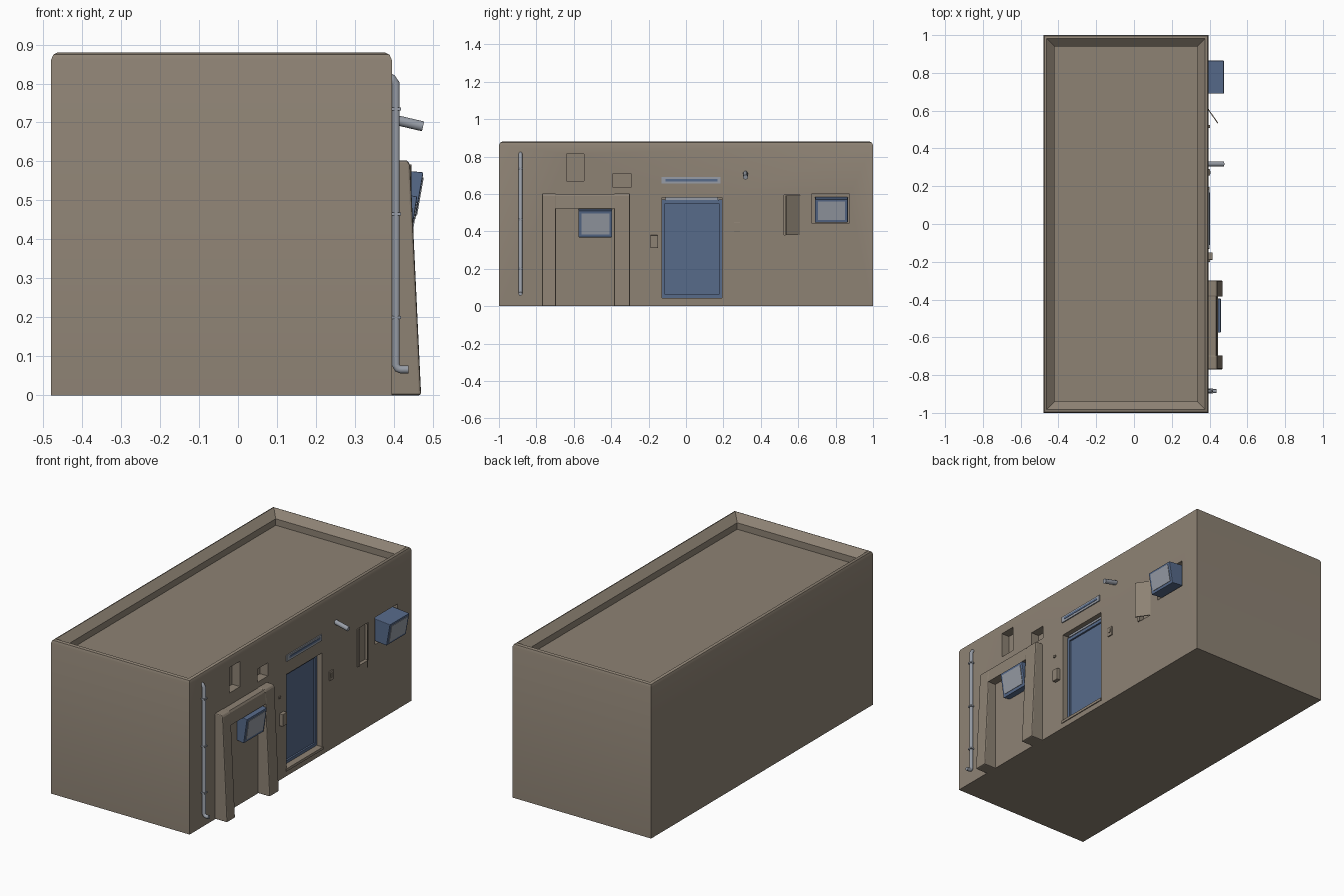
import bpy, bmesh, math
from mathutils import Vector

if "Cube" in bpy.data.objects:
    bpy.data.objects.remove(bpy.data.objects["Cube"])

def material(name, rgb):
    m = bpy.data.materials.new(name)
    m.use_nodes = True
    m.diffuse_color = (*rgb, 1)
    m.node_tree.nodes["Principled BSDF"].inputs["Base Color"].default_value = (*rgb, 1)
    return m

TAN = material("sandy plaster", (0.27, 0.225, 0.175))
BLUE = material("blue metal", (0.095, 0.145, 0.255))
GREY = material("light grey metal", (0.31, 0.335, 0.38))

WALL = 0.395   # outer plane of the fitted wall
BACK = -0.48

def finish(name, bm, mat):
    bmesh.ops.recalc_face_normals(bm, faces=bm.faces)
    mesh = bpy.data.meshes.new(name)
    bm.to_mesh(mesh)
    bm.free()
    mesh.materials.append(mat)
    ob = bpy.data.objects.new(name, mesh)
    bpy.context.collection.objects.link(ob)
    return ob

def loft(name, rings, mat):
    """Skin a stack of equal-length point rings and cap both ends."""
    bm = bmesh.new()
    rows = [[bm.verts.new(p) for p in ring] for ring in rings]
    n = len(rows[0])
    for a, b in zip(rows, rows[1:]):
        for i in range(n):
            j = (i + 1) % n
            bm.faces.new((a[i], a[j], b[j], b[i]))
    bm.faces.new(rows[0])
    bm.faces.new(rows[-1])
    return finish(name, bm, mat)

def box(name, x, y, z, mat, bevel=0):
    """Box from (low, high) ranges on each axis."""
    ob = loft(name, [[(x[0], y[0], h), (x[1], y[0], h), (x[1], y[1], h), (x[0], y[1], h)]
                     for h in z], mat)
    if bevel:
        mod = ob.modifiers.new("soft edges", "BEVEL")
        mod.width, mod.segments = bevel, 2
    return ob

def side_profile(name, points, y, mat, bevel=0):
    """Extrude an (x, z) outline along y."""
    ob = loft(name, [[(px, h, pz) for px, pz in points] for h in y], mat)
    if bevel:
        mod = ob.modifiers.new("soft edges", "BEVEL")
        mod.width, mod.segments = bevel, 2
    return ob

def smooth(ob):
    bpy.ops.object.select_all(action="DESELECT")
    ob.select_set(True)
    bpy.context.view_layer.objects.active = ob
    bpy.ops.object.shade_smooth_by_angle(angle=math.radians(40))

def tube(name, points, radius, mat):
    cu = bpy.data.curves.new(name, "CURVE")
    cu.dimensions = "3D"
    cu.bevel_depth, cu.bevel_resolution = radius, 3
    cu.use_fill_caps = True
    sp = cu.splines.new("POLY")
    sp.points.add(len(points) - 1)
    for p, co in zip(sp.points, points):
        p.co = (*co, 1)
    tmp = bpy.data.objects.new(name, cu)
    bpy.context.collection.objects.link(tmp)
    mesh = bpy.data.meshes.new_from_object(tmp.evaluated_get(bpy.context.evaluated_depsgraph_get()))
    bpy.data.objects.remove(tmp)
    mesh.materials.clear()
    mesh.materials.append(mat)
    ob = bpy.data.objects.new(name, mesh)
    bpy.context.collection.objects.link(ob)
    smooth(ob)
    return ob

# Building shell: rounded top edge, sloping parapet and sunken roof
def rect(inset, z):
    a, b, c = BACK + inset, WALL - inset, 1 - inset
    return [(a, -c, z), (b, -c, z), (b, c, z), (a, c, z)]

shell = loft("building_shell", [rect(i, z) for i, z in (
    (0, 0), (0, 0.86), (0.006, 0.874), (0.018, 0.88), (0.06, 0.842), (0.06, 0.805))], TAN)

# Recesses cut in the wall: two niches, doorway, cabinet, screen niche
recesses = [
    ((-0.64, -0.545), (0.67, 0.815), 0.05),
    ((-0.39, -0.295), (0.635, 0.71), 0.05),
    ((-0.128, 0.193), (0.035, 0.58), 0.05),
    ((0.525, 0.61), (0.38, 0.595), 0.02),
    ((0.67, 0.875), (0.445, 0.60), 0.04),
]
for y, z, depth in recesses:
    cutter = box("recess_cutter", (WALL - depth, WALL + 0.1), y, z, TAN)
    cutter.hide_render = True
    mod = shell.modifiers.new("recess", "BOOLEAN")
    mod.operation, mod.solver, mod.object = "DIFFERENCE", "EXACT", cutter
    graph = bpy.context.evaluated_depsgraph_get()
    cut_mesh = bpy.data.meshes.new_from_object(shell.evaluated_get(graph))
    shell.modifiers.clear()
    shell.data = cut_mesh
    bpy.data.objects.remove(cutter)
smooth(shell)

# Porch: two leaning posts and a lintel
post = [(WALL - 0.01, 0), (0.47, 0), (0.442, 0.59), (0.435, 0.603), (WALL - 0.01, 0.603)]
side_profile("porch_post_right", post, (-0.77, -0.695), TAN, 0.006)
side_profile("porch_post_left", post, (-0.385, -0.30), TAN, 0.006)
side_profile("porch_lintel", [(WALL - 0.01, 0.522), (0.444, 0.522), (0.44, 0.59),
                              (0.434, 0.601), (WALL - 0.01, 0.601)], (-0.70, -0.38), TAN)

# Door with raised border, threshold and top strip
box("door_panel", (0.34, 0.352), (-0.126, 0.191), (0.045, 0.57), BLUE)
for n, y in (("right", (-0.128, -0.112)), ("left", (0.177, 0.193))):
    box("door_border_" + n, (0.34, 0.362), y, (0.045, 0.57), BLUE)
box("door_border_bottom", (0.34, 0.362), (-0.112, 0.177), (0.045, 0.062), BLUE)
box("door_border_top", (0.34, 0.362), (-0.112, 0.177), (0.55, 0.568), BLUE)
box("door_head_strip", (0.34, 0.366), (-0.11, 0.17), (0.568, 0.58), GREY)
box("door_threshold", (0.34, 0.40), (-0.132, 0.197), (0.03, 0.045), TAN)

# Lamp strip above the door
box("lamp_housing", (0.39, 0.401), (-0.13, 0.185), (0.655, 0.69), GREY)
box("lamp_slot", (0.40, 0.403), (-0.11, 0.168), (0.668, 0.68), BLUE)

# Tilted display boxes with a grey screen plate
def display(name, y, top, bottom, back):
    (tx, tz), (bx, bz) = top, bottom
    side_profile(name + "_housing", [(back, bz + 0.01), (bx, bz), (tx, tz), (back, tz + 0.012)],
                 y, BLUE, 0.003)
    up = (Vector((tx, 0, tz)) - Vector((bx, 0, bz)))
    out = Vector((up.z, 0, -up.x)).normalized() * 0.003
    low, high = (Vector((bx, 0, bz)) + up * t for t in (0.12, 0.9))
    outline = [low - out, low + out, high + out, high - out]
    side_profile(name + "_screen", [(p.x, p.z) for p in outline],
                 (y[0] + 0.015, y[1] - 0.015), GREY)

display("wall_display", (0.69, 0.865), (0.476, 0.572), (0.454, 0.447), 0.35)
display("porch_display", (-0.575, -0.395), (0.46, 0.51), (0.438, 0.368), 0.385)

# Drainpipe with elbows and clips
PY = -0.885
tube("drainpipe", [(0.385, PY, 0.818), (0.396, PY, 0.813), (0.405, PY, 0.80), (0.405, PY, 0.078),
                   (0.41, PY, 0.069), (0.418, PY, 0.066), (0.437, PY, 0.066)], 0.0105, GREY)
for z in (0.2, 0.465, 0.735):
    box("pipe_clip", (0.39, 0.418), (PY - 0.013, PY + 0.013), (z - 0.004, z + 0.004), GREY)

# Spout beside the lamp
tube("wall_spout", [(0.385, 0.318, 0.711), (0.475, 0.318, 0.69)], 0.0135, GREY)

# Open cabinet hatch and its frame strip
hatch = [(0.393, 0.612), (0.445, 0.537), (0.441, 0.533), (0.389, 0.608)]
loft("cabinet_hatch", [[(x, y, z) for x, y in hatch] for z in (0.38, 0.592)], TAN)
box("cabinet_frame", (0.39, 0.402), (0.508, 0.525), (0.38, 0.595), TAN)

# Small control boxes
box("door_keypad", (0.39, 0.416), (-0.19, -0.15), (0.31, 0.38), TAN, 0.003)
box("door_keypad_stub", (0.39, 0.402), (-0.2, -0.185), (0.468, 0.48), TAN)
box("wall_switch", (0.39, 0.402), (0.257, 0.29), (0.397, 0.45), TAN, 0.002)
box("wall_switch_button", (0.40, 0.406), (0.266, 0.281), (0.415, 0.436), TAN)
